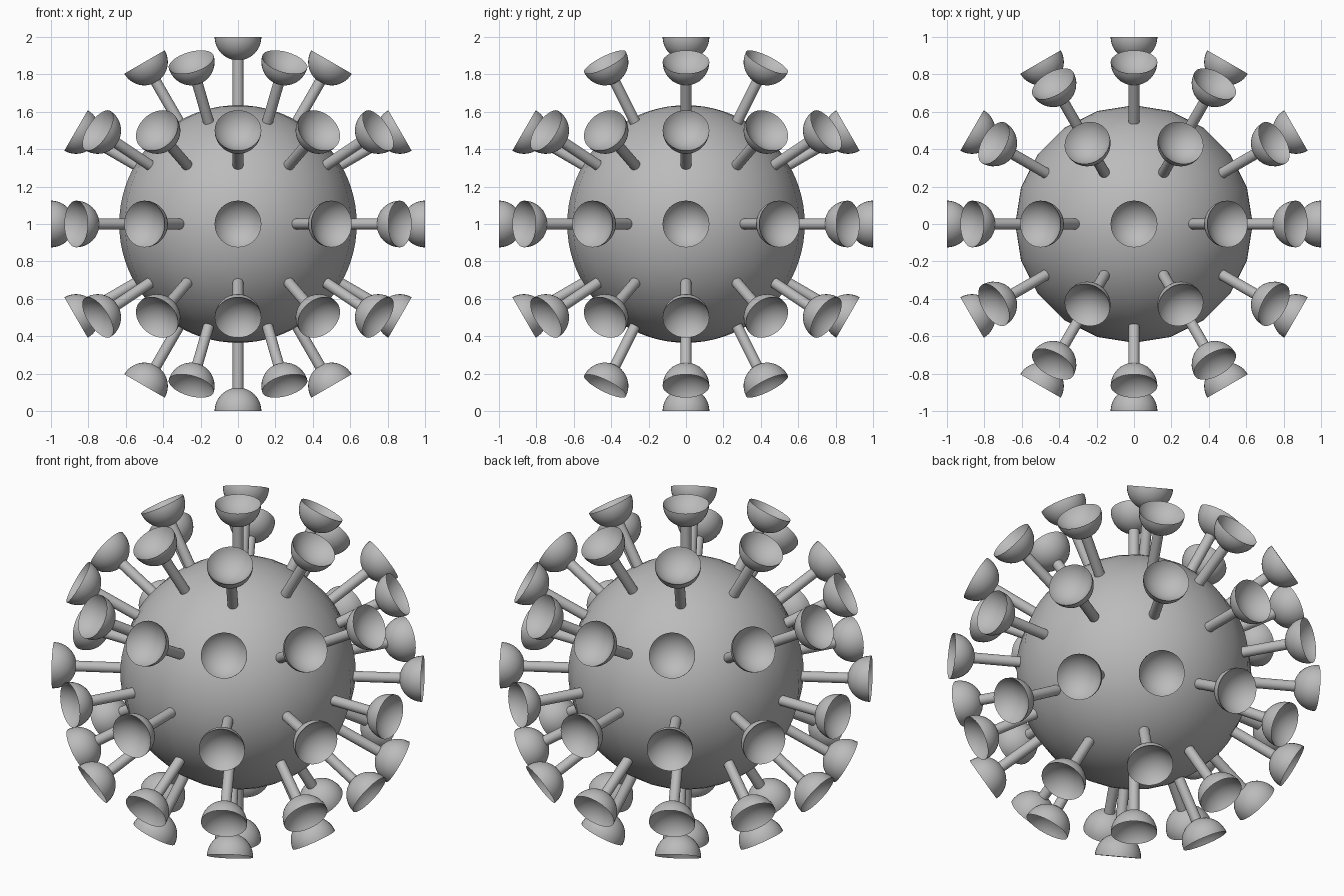
import bpy, bmesh, math
from mathutils import Vector, Matrix

cube = bpy.data.objects.get("Cube")
if cube:
    bpy.data.objects.remove(cube, do_unlink=True)

CENTRE = Vector((0, 0, 1))
BODY_R = 0.635
CUP_R = 0.125
BOWL_DEPTH = 0.07
STEM_R = 0.029

grey = bpy.data.materials.new("matte grey")
grey.use_nodes = True
colour = (0.5, 0.5, 0.5, 1)
grey.diffuse_color = colour
grey.node_tree.nodes["Principled BSDF"].inputs["Base Color"].default_value = colour


def finish(bm, name):
    """Turn a bmesh into a smooth grey mesh."""
    mesh = bpy.data.meshes.new(name)
    bmesh.ops.recalc_face_normals(bm, faces=bm.faces)
    bm.to_mesh(mesh)
    bm.free()
    mesh.materials.append(grey)
    return mesh


def place(mesh, name, matrix):
    obj = bpy.data.objects.new(name, mesh)
    bpy.context.collection.objects.link(obj)
    obj.matrix_world = matrix
    return obj


def smooth(obj):
    bpy.ops.object.select_all(action="DESELECT")
    obj.select_set(True)
    bpy.context.view_layer.objects.active = obj
    bpy.ops.object.shade_smooth_by_angle(angle=math.radians(40))


# Round body
bm = bmesh.new()
bmesh.ops.create_uvsphere(bm, u_segments=20, v_segments=40, radius=BODY_R)
smooth(place(finish(bm, "body"), "body", Matrix.Translation(CENTRE)))

# Spike profile: stem, rounded cup back, then the hollow bowl
steps = 10
profile = [(0, BODY_R - 0.04), (STEM_R, BODY_R - 0.04)]
start = math.asin(STEM_R / CUP_R)
for i in range(steps + 1):
    a = start + (math.pi / 2 - start) * i / steps
    profile.append((CUP_R * math.sin(a), 1 - CUP_R * math.cos(a)))
bowl_r = (CUP_R ** 2 + BOWL_DEPTH ** 2) / (2 * BOWL_DEPTH)
bowl_angle = math.asin(CUP_R / bowl_r)
for i in range(1, steps + 1):
    a = bowl_angle * (1 - i / steps)
    profile.append((bowl_r * math.sin(a), 1 - BOWL_DEPTH + bowl_r * (1 - math.cos(a))))

bm = bmesh.new()
verts = [bm.verts.new((r, 0, z)) for r, z in profile]
edges = [bm.edges.new(pair) for pair in zip(verts, verts[1:])]
bmesh.ops.spin(bm, geom=verts + edges, cent=(0, 0, 0), axis=(0, 0, 1),
               angle=math.tau, steps=32, use_merge=True)
bmesh.ops.remove_doubles(bm, verts=bm.verts, dist=1e-5)
spike_mesh = finish(bm, "spike")

# Spikes in rings by elevation, with a single one at each pole
rings = {-90: 1, -60: 6, -30: 12, 0: 12, 30: 12, 60: 6, 90: 1}
first = None
for elevation, count in rings.items():
    for k in range(count):
        turn = Matrix.Rotation(math.tau * k / count, 4, "Z")
        tilt = Matrix.Rotation(math.radians(90 - elevation), 4, "Y")
        obj = place(spike_mesh, f"spike_{elevation}_{k}",
                    Matrix.Translation(CENTRE) @ turn @ tilt)
        if first is None:
            first = obj
            smooth(obj)
